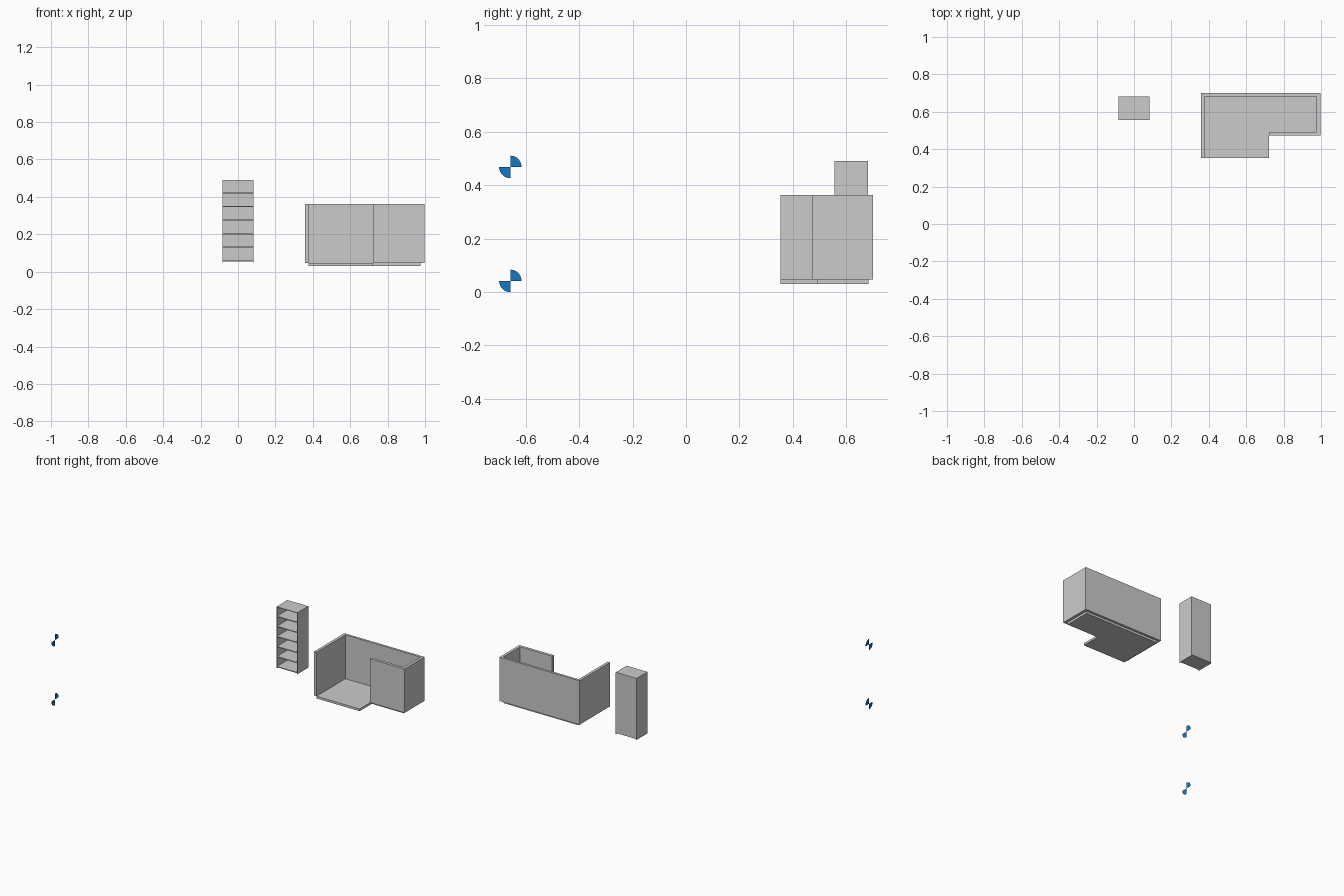
import bpy, bmesh, math

if "Cube" in bpy.data.objects:
    bpy.data.objects.remove(bpy.data.objects["Cube"])


def link(name, bm, mat=None):
    me = bpy.data.meshes.new(name)
    bm.to_mesh(me)
    bm.free()
    ob = bpy.data.objects.new(name, me)
    bpy.context.collection.objects.link(ob)
    if mat:
        me.materials.append(mat)
    return ob


def prism(name, outline, z0, z1):
    """Extrude a flat outline from z0 up to z1."""
    bm = bmesh.new()
    face = bm.faces.new([bm.verts.new((x, y, z0)) for x, y in outline])
    ext = bmesh.ops.extrude_face_region(bm, geom=[face])
    for v in ext["geom"]:
        if isinstance(v, bmesh.types.BMVert):
            v.co.z = z1
    bmesh.ops.recalc_face_normals(bm, faces=bm.faces)
    return link(name, bm)


def box(name, x0, x1, y0, y1, z0, z1):
    return prism(name, [(x0, y0), (x1, y0), (x1, y1), (x0, y1)], z0, z1)


# L-shaped room: floor slab set inside and below the walls
X0, X1, XN = 0.358, 0.997, 0.722
Y0, YN, Y1 = 0.353, 0.472, 0.70
T = 0.02
IX0, IX1, IY1, IYN = X0 + T, X1 - T, Y1 - T + 0.003, YN + T
prism("room_floor", [(IX0, Y0), (XN, Y0), (XN, IYN), (IX1, IYN), (IX1, IY1), (IX0, IY1)],
      0.031, 0.047)

# One continuous wall, open at the front left
prism("room_walls", [(X0, Y0), (IX0, Y0), (IX0, IY1), (IX1, IY1), (IX1, IYN), (XN, IYN),
                     (XN, YN), (X1, YN), (X1, Y1), (X0, Y1)], 0.047, 0.363)

# Open shelf unit
W, SY0, SY1, SZ0, SZ1, B = 0.083, 0.557, 0.681, 0.048, 0.491, 0.004
for side, s in (("left", -1), ("right", 1)):
    xa, xb = sorted((s * W, s * (W - B)))
    box(f"shelf_side_{side}", xa, xb, SY0, SY1, SZ0, SZ1)
box("shelf_back", -W + B, W - B, SY1 - B, SY1, SZ0 + 0.006, SZ1)
box("shelf_top", -W + B, W - B, SY0, SY1 - B, SZ1 - B, SZ1)
for i in range(6):
    z = 0.055 + i * 0.0725
    box(f"shelf_board_{i + 1}", -W + B, W - B, SY0, SY1 - B, z, z + 0.006)

# Flat blue markers: two opposite quarter discs facing sideways
blue = bpy.data.materials.new("blue")
blue.diffuse_color = (0.008, 0.19, 0.54, 1)
blue.use_nodes = True
blue.node_tree.nodes["Principled BSDF"].inputs["Base Color"].default_value = blue.diffuse_color
R, CY, SEG = 0.042, -0.658, 16
for name, cz in (("lower_marker", 0.042), ("upper_marker", 0.469)):
    bm = bmesh.new()
    for start in (0, math.pi):
        pts = [(0, 0)]
        for i in range(SEG + 1):
            a = start + i * math.pi / 2 / SEG
            pts.append((R * math.cos(a), R * math.sin(a)))
        bm.faces.new([bm.verts.new((-0.998, CY + y, cz + z)) for y, z in pts])
    link(name, bm, blue)
